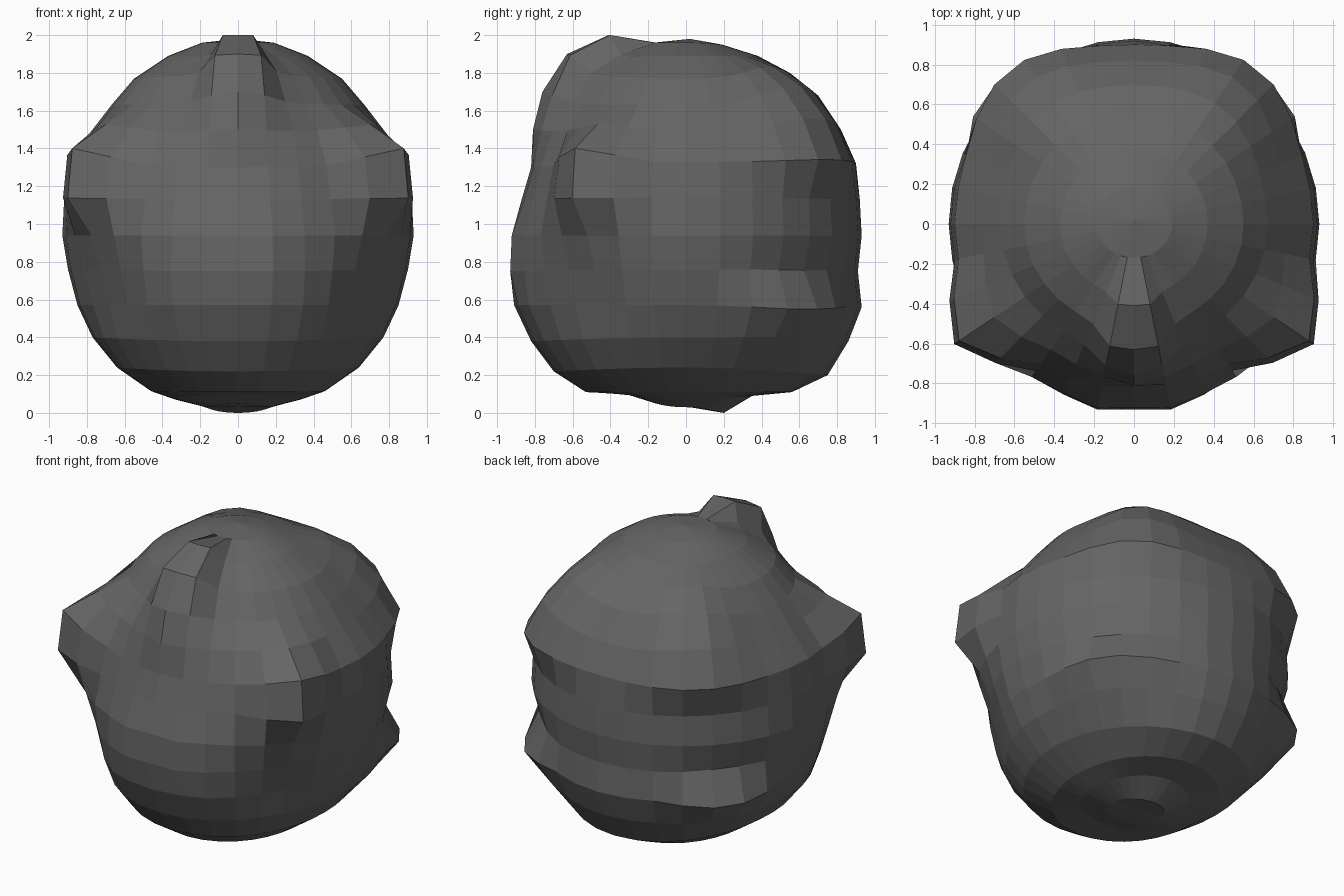
import bpy, bmesh
from math import pi, acos, atan2, sin, cos

if "Cube" in bpy.data.objects:
    bpy.data.objects.remove(bpy.data.objects["Cube"])

# Meridian profiles (radius, height), rings 1-15 from top to bottom
FRONT = [(.17, 1.96), (.36, 1.88), (.52, 1.79), (.63, 1.64), (.75, 1.49),
         (.82, 1.30), (.87, 1.13), (.92, .94), (.93, .75), (.91, .57),
         (.82, .38), (.70, .22), (.53, .11), (.32, .10), (.16, .05)]
SIDE = [(.19, 1.96), (.37, 1.89), (.55, 1.77), (.67, 1.63), (.77, 1.50),
        (.90, 1.33), (.92, 1.14), (.93, .94), (.90, .76), (.85, .57),
        (.77, .40), (.64, .24), (.46, .115), (.33, .07), (.17, .03)]
BACK = [(.19, 1.95), (.38, 1.89), (.55, 1.80), (.70, 1.68), (.82, 1.50),
        (.90, 1.32), (.92, 1.13), (.93, .94), (.91, .75), (.93, .56),
        (.86, .38), (.75, .20), (.56, .11), (.35, .09), (.20, .0)]

# Local bumps: (centre column, half width, {ring: (outward, up)})
BUMPS = [
    (5, 2, {5: (.08, .03), 6: (.18, .08), 7: (.18, 0), 8: (.01, 0)}),        # front corners
    (4.5, 2.5, {9: (-.05, 0), 10: (-.07, 0), 11: (-.02, 0)}),                # hollows below corners
    (1, 1, {8: (.02, 0), 9: (.02, 0)}),                                      # front flat
    (11.5, 2.5, {9: (-.03, 0), 10: (.12, -.02), 11: (.06, .01)}),            # lower back bulges
    (12.5, 2.8, {3: (.01, .05), 4: (.05, .08), 5: (.10, .07), 6: (.11, .02)}),  # upper back bulges
]
RIDGE = {2: (.05, .12), 3: (.11, .11), 4: (.13, .06), 5: (.06, .01)}         # front crest


def ridge_fade(ring, col):
    """Crest is broad at its top and narrow lower down."""
    side = {2: 1, 3: .95, 4: .7, 5: .5}.get(ring, 0)
    return {0: 1, 1: side, 2: .15}.get(col, 0)


def surface(ring, col):
    """Radius and height for a ring, at a column counted 0 (front) to 16 (back)."""
    w = cos(col * pi / 16) ** 2
    end = FRONT if col <= 8 else BACK
    r, z = [w * a + (1 - w) * b for a, b in zip(end[ring - 1], SIDE[ring - 1])]
    pushes = [(max(0, 1 - abs(col - c) / width), b) for c, width, b in BUMPS]
    pushes.append((ridge_fade(ring, col), RIDGE))
    for amount, table in pushes:
        dr, dz = table.get(ring, (0, 0))
        r += amount * dr
        z += amount * dz
    return r, z


# Lumpy body: a 32 by 16 sphere reshaped symmetrically
bm = bmesh.new()
bmesh.ops.create_uvsphere(bm, u_segments=32, v_segments=16, radius=1)
for v in bm.verts:
    ring = round(acos(max(-1, min(1, v.co.z))) / (pi / 16))
    if ring in (0, 16):
        v.co = (0, .02, 1.98 if ring == 0 else .03)
        continue
    step = round(atan2(v.co.x, -v.co.y) / (pi / 16))
    r, z = surface(ring, abs(step))
    v.co = (r * sin(step * pi / 16), -r * cos(step * pi / 16), z)

mesh = bpy.data.meshes.new("lumpy_body")
bm.to_mesh(mesh)
bm.free()
body = bpy.data.objects.new("lumpy_body", mesh)
bpy.context.collection.objects.link(body)

# Dark grey surface
dark = bpy.data.materials.new("dark_grey")
dark.diffuse_color = (.13, .13, .13, 1)
dark.use_nodes = True
dark.node_tree.nodes["Principled BSDF"].inputs["Base Color"].default_value = dark.diffuse_color
mesh.materials.append(dark)
